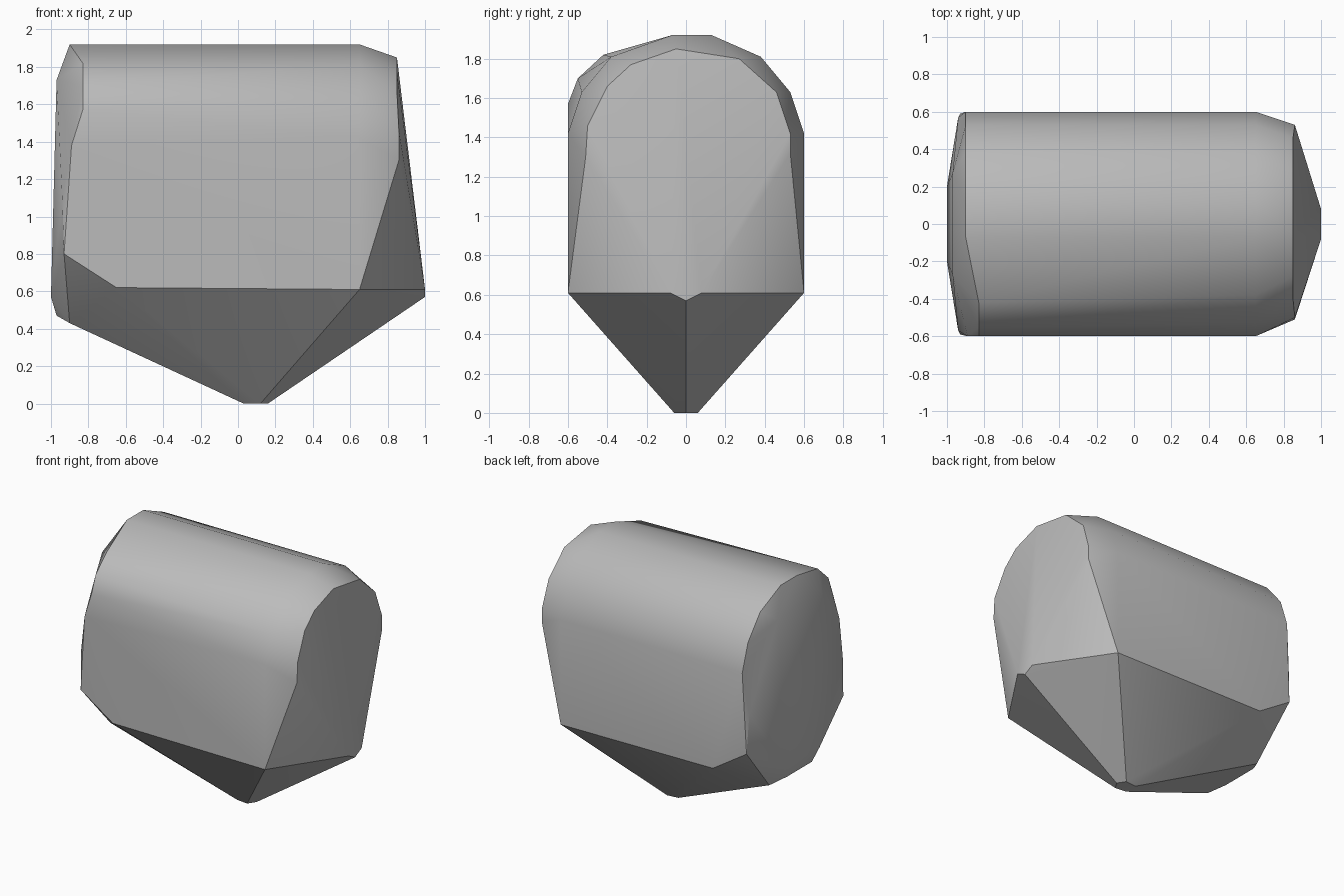
import bpy, bmesh, math

cube = bpy.data.objects.get("Cube")
if cube:
    bpy.data.objects.remove(cube, do_unlink=True)


def material(name, colour):
    mat = bpy.data.materials.new(name)
    mat.use_nodes = True
    mat.diffuse_color = colour
    mat.node_tree.nodes["Principled BSDF"].inputs["Base Color"].default_value = colour
    return mat


def ring(x, profile):
    """Place a (y, z) profile at one station along the body."""
    return [(x, y, z) for y, z in profile]


def pair(x, y, z):
    """A point and its mirror image across the long axis."""
    return [(x, y, z), (x, -y, z)]


points = []

# Barrel vault, with a fuller shoulder on the front at the blunt end
crown = [(-0.07, 1.92), (0.13, 1.92)]
back_curve = [(0.38, 1.81), (0.53, 1.63), (0.6, 1.42)]
front_curve = [(-y, z) for y, z in back_curve]
full_shoulder = [(-0.6, 1.57), (-0.55, 1.7), (-0.42, 1.82)]
points += ring(0.65, crown + back_curve + front_curve)
points += ring(-0.9, crown + back_curve)
points += ring(-0.83, full_shoulder)

# Sloping end: inset arch running down to a narrow tip
points += ring(0.85, [(-0.4, 1.66), (-0.28, 1.77), (-0.05, 1.85),
                      (0.27, 1.8), (0.46, 1.63)])
points += ring(0.86, [(-0.5, 1.46), (-0.51, 1.3), (0.53, 1.42), (0.53, 1.32)])
points += pair(1.0, 0.08, 0.61)
points += [(1.0, 0.0, 0.57)]

# Blunt end: shallow domed face
points += pair(-1.0, 0.2, 0.57)
points += pair(-0.97, 0.27, 1.73)
points += pair(-0.94, 0.57, 1.1)
points += pair(-0.89, 0.6, 1.38)
points += pair(-0.93, 0.59, 0.8)
points += pair(-0.97, 0.15, 0.47)
points += pair(-0.9, 0.27, 0.43)

# Lower corners of the side walls
points += pair(0.65, 0.6, 0.61)
points += pair(-0.65, 0.6, 0.62)

# Keel
points += pair(0.03, 0.05, 0.0)
points += pair(0.12, 0.06, 0.0)
points += [(0.16, 0.0, 0.0)]

# Wrap the stations in one faceted skin
bm = bmesh.new()
for p in points:
    bm.verts.new(p)
hull = bmesh.ops.convex_hull(bm, input=bm.verts[:])
loose = {v for v in hull["geom_interior"] + hull["geom_unused"]
         if isinstance(v, bmesh.types.BMVert)}
bmesh.ops.delete(bm, geom=list(loose), context="VERTS")
bmesh.ops.dissolve_limit(bm, angle_limit=math.radians(1),
                         verts=bm.verts[:], edges=bm.edges[:])
bmesh.ops.recalc_face_normals(bm, faces=bm.faces[:])

mesh = bpy.data.meshes.new("faceted_body")
bm.to_mesh(mesh)
bm.free()
mesh.materials.append(material("plain grey", (0.5, 0.5, 0.5, 1.0)))
body = bpy.data.objects.new("faceted_body", mesh)
bpy.context.collection.objects.link(body)

# Soft vault, crisp ridges
bpy.ops.object.select_all(action="DESELECT")
body.select_set(True)
bpy.context.view_layer.objects.active = body
bpy.ops.object.shade_smooth_by_angle(angle=math.radians(30))
